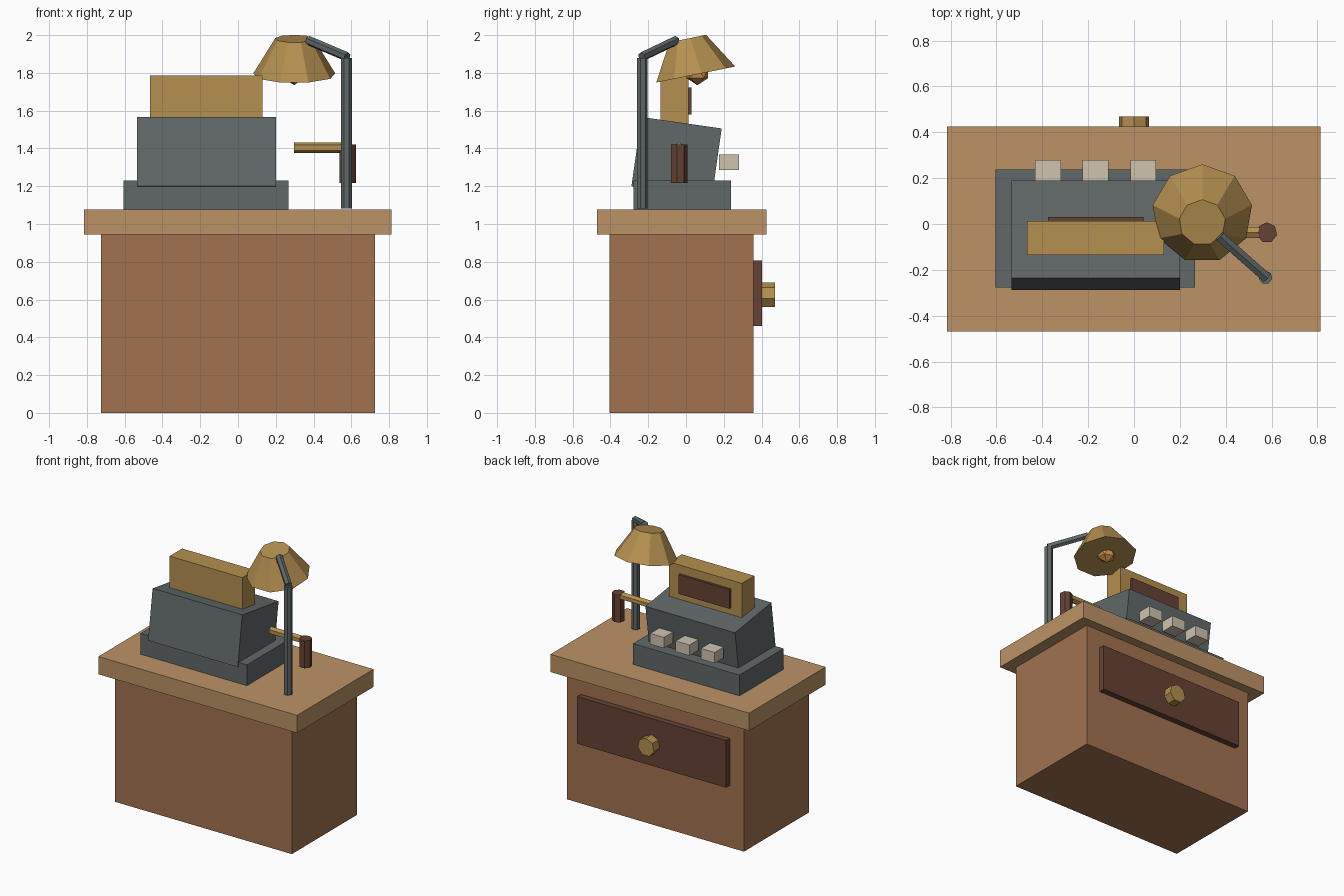
import bpy, bmesh, math
from mathutils import Matrix, Vector

if "Cube" in bpy.data.objects:
    bpy.data.objects.remove(bpy.data.objects["Cube"])


def material(name, rgb):
    m = bpy.data.materials.new(name)
    m.diffuse_color = (*rgb, 1)
    m.use_nodes = True
    m.node_tree.nodes["Principled BSDF"].inputs["Base Color"].default_value = m.diffuse_color
    return m


WOOD = material("wood", (0.36, 0.17, 0.08))
TOP = material("light_wood", (0.50, 0.29, 0.13))
DARK = material("dark_wood", (0.13, 0.055, 0.035))
STEEL = material("steel", (0.12, 0.14, 0.14))
BRASS = material("brass", (0.46, 0.28, 0.08))
IVORY = material("ivory", (0.62, 0.55, 0.43))
GLOW = material("bulb_glow", (0.65, 0.30, 0.07))


def add(name, bm, mat, matrix):
    mesh = bpy.data.meshes.new(name)
    bm.to_mesh(mesh)
    bm.free()
    mesh.materials.append(mat)
    ob = bpy.data.objects.new(name, mesh)
    ob.matrix_world = matrix
    bpy.context.collection.objects.link(ob)
    return ob


def box(name, mat, x, y, z, tilt=0):
    """Box from (min, max) ranges, optionally tilted about x through its centre."""
    bm = bmesh.new()
    bmesh.ops.create_cube(bm, size=1)
    bmesh.ops.scale(bm, vec=(x[1] - x[0], y[1] - y[0], z[1] - z[0]), verts=bm.verts)
    centre = Vector((sum(x) / 2, sum(y) / 2, sum(z) / 2))
    return add(name, bm, mat, Matrix.Translation(centre) @ Matrix.Rotation(tilt, 4, 'X'))


def cone(name, mat, centre, r1, r2, depth, sides, rot):
    bm = bmesh.new()
    bmesh.ops.create_cone(bm, cap_ends=True, segments=sides, radius1=r1, radius2=r2, depth=depth)
    return add(name, bm, mat, Matrix.Translation(centre) @ rot)


def rod(name, mat, a, b, r, sides):
    """Prism running between two points."""
    a, b = Vector(a), Vector(b)
    d = b - a
    rot = Matrix() if d.x == d.y == 0 else d.to_track_quat('Z', 'Y').to_matrix().to_4x4()
    return cone(name, mat, (a + b) / 2, r, r, d.length, sides, rot)


# Counter
box("counter_body", WOOD, (-0.725, 0.725), (-0.405, 0.357), (0, 0.945))
box("counter_top", TOP, (-0.815, 0.813), (-0.47, 0.425), (0.945, 1.076))
box("drawer_front", DARK, (-0.61, 0.61), (0.35, 0.402), (0.46, 0.808))
cone("drawer_knob", BRASS, (0, 0.435, 0.622), 0.068, 0.068, 0.07, 7,
     Matrix.Rotation(math.pi / 2, 4, 'X'))

# Register
box("register_base", STEEL, (-0.605, 0.267), (-0.277, 0.238), (1.076, 1.23))
box("register_body", STEEL, (-0.534, 0.2), (-0.265, 0.165), (1.168, 1.538), -0.142)
box("display_box", BRASS, (-0.466, 0.13), (-0.135, 0.012), (1.48, 1.785))
box("display_window", DARK, (-0.376, 0.042), (0.0, 0.03), (1.58, 1.722))
for i, x in enumerate((-0.375, -0.168, 0.041)):
    box(f"key_{i + 1}", IVORY, (x - 0.056, x + 0.056), (0.175, 0.28), (1.287, 1.367))

# Crank
rod("crank_arm", BRASS, (0.297, -0.037, 1.403), (0.545, -0.037, 1.403), 0.028, 6)
rod("crank_handle", DARK, (0.58, -0.038, 1.217), (0.58, -0.038, 1.42), 0.045, 7)

# Lamp
rod("lamp_post", STEEL, (0.574, -0.233, 1.083), (0.574, -0.233, 1.88), 0.03, 7)
rod("lamp_arm", STEEL, (0.578, -0.234, 1.885), (0.372, -0.052, 1.972), 0.025, 6)
tilt = Matrix.Rotation(0.2, 4, 'X')
axis = tilt @ Vector((0, 0, 1))
cone("lamp_shade", BRASS, Vector((0.298, 0.045, 1.79)) + axis * 0.0975,
     0.22, 0.102, 0.195, 9, tilt)
bulb = bmesh.new()
bmesh.ops.create_icosphere(bulb, subdivisions=1, radius=0.067)
add("lamp_bulb", bulb, GLOW, Matrix.Translation((0.298, 0.06, 1.802)))
